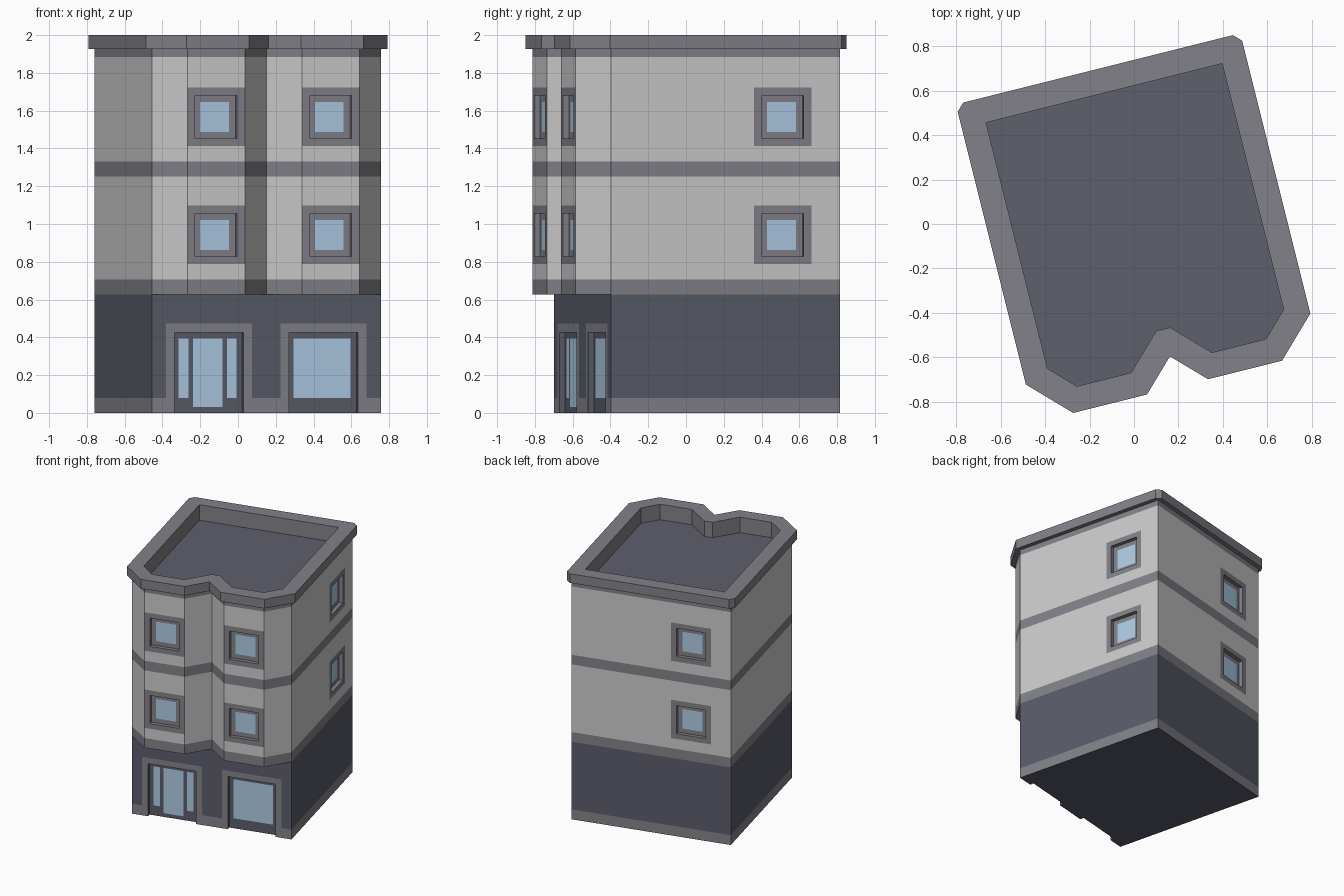
import bpy, bmesh, math
from mathutils import Vector

if "Cube" in bpy.data.objects:
    bpy.data.objects.remove(bpy.data.objects["Cube"])

S = 1.25                       # plan width and depth
BAY = 0.155                    # bay projection and 45 degree side
RECESS = 0.031                 # depth of window and door recesses
Z_BASE, Z_SHOP, Z_CORN = 0.08, 0.627, 1.926
WALL, TRIM, DARK, GLASS, ROOF = range(5)


def material(name, col):
    m = bpy.data.materials.new(name)
    m.diffuse_color = (*col, 1)
    m.use_nodes = True
    m.node_tree.nodes["Principled BSDF"].inputs["Base Color"].default_value = m.diffuse_color
    return m


MATS = [material("plaster", (0.52, 0.52, 0.51)),
        material("trim_stone", (0.22, 0.22, 0.25)),
        material("dark_cladding", (0.10, 0.105, 0.14)),
        material("glass", (0.42, 0.60, 0.78)),
        material("roofing", (0.11, 0.115, 0.15))]


def finish(name, bm):
    bmesh.ops.remove_doubles(bm, verts=bm.verts, dist=1e-5)
    me = bpy.data.meshes.new(name)
    bm.to_mesh(me)
    bm.free()
    for m in MATS:
        me.materials.append(m)
    ob = bpy.data.objects.new(name, me)
    ob.location = (-0.4565, -0.70, 0)
    ob.rotation_euler.z = math.atan(0.25)   # the building stands turned on its plot
    bpy.context.collection.objects.link(ob)


def face(bm, pts, mat):
    f = bm.faces.new([bm.verts.new(p) for p in pts])
    f.material_index = mat


def grid(bm, P, us, zs, pick):
    """Wall panel split into cells; pick(u, z) gives the material or None for a hole."""
    us, zs = (sorted({round(v, 4) for v in c}) for c in (us, zs))
    for u0, u1 in zip(us, us[1:]):
        for z0, z1 in zip(zs, zs[1:]):
            mat = pick((u0 + u1) / 2, (z0 + z1) / 2)
            if mat is not None:
                face(bm, [P(u0, z0), P(u1, z0), P(u1, z1), P(u0, z1)], mat)


def inside(r, u, z):
    return r[0] < u < r[1] and r[2] < z < r[3]


def window(c, zc):
    def sq(w, h):
        return (c - w, c + w, zc - h, zc + h)
    return dict(name="window", surround=sq(0.1575, 0.155), hole=sq(0.114, 0.114),
                glass=[sq(0.079, 0.079)], frame=TRIM)


def shop_opening(name, c, panes):
    return dict(name=name, surround=(c - 0.234, c + 0.234, 0, 0.472),
                hole=(c - 0.1875, c + 0.1875, 0, 0.425),
                glass=[(c + a, c + b, z, 0.395) for a, b, z in panes], frame=DARK)


def storeys(bm, outline, bands, openings):
    """Run the banded wall around an outline, cutting and filling its openings."""
    for i, a in enumerate(outline):
        a, b = Vector(a), Vector(outline[(i + 1) % len(outline)])
        e = (b - a).normalized()
        n = Vector((-e.y, e.x))

        def P(u, z, d=0.0):
            return (*(a + e * u + n * d), z)

        ops = openings.get(i, [])
        us, zs = [0, (b - a).length], [bands[0][0]] + [t for _, t, _ in bands]
        for o in ops:
            for r in (o["surround"], o["hole"]):
                us += r[:2]
                zs += r[2:]

        def pick(u, z):
            if any(inside(o["hole"], u, z) for o in ops):
                return None
            if any(inside(o["surround"], u, z) for o in ops):
                return TRIM
            return next(m for lo, hi, m in bands if lo < z < hi)

        grid(bm, P, us, zs, pick)
        for o in ops:
            fill_opening(o, P)


def fill_opening(o, P):
    bm = bmesh.new()
    u0, u1, z0, z1 = o["hole"]
    d, fr = RECESS, o["frame"]
    # reveals
    face(bm, [P(u0, z0), P(u0, z0, d), P(u0, z1, d), P(u0, z1)], fr)
    face(bm, [P(u1, z0, d), P(u1, z0), P(u1, z1), P(u1, z1, d)], fr)
    face(bm, [P(u0, z1, d), P(u1, z1, d), P(u1, z1), P(u0, z1)], fr)
    if z0 > 0:
        face(bm, [P(u0, z0), P(u1, z0), P(u1, z0, d), P(u0, z0, d)], fr)
    # frame and panes
    grid(bm, lambda u, z: P(u, z, d),
         [u0, u1] + [v for g in o["glass"] for v in g[:2]],
         [z0, z1] + [v for g in o["glass"] for v in g[2:]],
         lambda u, z: GLASS if any(inside(g, u, z) for g in o["glass"]) else fr)
    finish(o["name"], bm)


def plan(d):
    """Upper floor outline with twin bays, offset outward by d (inward if negative)."""
    t = d * math.tan(math.pi / 8)
    back = [(0, S + d), (-d, S)] if d >= 0 else [(-d, S + d)] * 2
    notch = (S / 2, -d * math.sqrt(2)) if d >= 0 else (S / 2 + t, -d)
    half = back + [(-d, -t), (BAY - t, -BAY - d), (S / 2 - BAY + t, -BAY - d), notch]
    return half + [(S - u, v) for u, v in reversed(half)]


# ground floor with door and shop window
door = shop_opening("entrance_door", S / 4, [(-0.158, -0.105, 0.08), (-0.08, 0.08, 0.03),
                                             (0.105, 0.158, 0.08)])
shop = shop_opening("shop_window", S * 3 / 4, [(-0.155, 0.155, 0.08)])
bm = bmesh.new()
storeys(bm, [(0, S), (0, 0), (S, 0), (S, S)],
        [(0, Z_BASE, TRIM), (Z_BASE, Z_SHOP, DARK)], {1: [door, shop]})
base = [(0, 0)]
for o in (door, shop):
    l, r = o["hole"][:2]
    base += [(l, 0), (l, RECESS), (r, RECESS), (r, 0)]
base += [(S, 0), (S, S), (0, S)]
face(bm, [(u, v, 0) for u, v in reversed(base)], DARK)
finish("ground_floor", bm)

# two upper floors with bays
outline = [p for i, p in enumerate(plan(0)) if i not in (0, 6, 11)]
floors = (0.942, 1.567)
bay_windows = [window(S / 4 - BAY, z) for z in floors]
side_windows = [window(S * 3 / 4, z) for z in floors]
bm = bmesh.new()
storeys(bm, outline,
        [(Z_SHOP, 0.705, TRIM), (0.705, 1.252, WALL), (1.252, 1.33, TRIM),
         (1.33, 1.883, WALL), (1.883, Z_CORN, TRIM)],
        {2: bay_windows, 5: bay_windows, 7: side_windows, 8: side_windows})
# undersides of the bays
for i in (1, 4):
    face(bm, [(u, v, Z_SHOP) for u, v in reversed(outline[i:i + 4])], TRIM)
finish("upper_floors", bm)

# cornice and parapet lofted through offset outlines, then the sunken roof
rings = [(0, Z_CORN), (0.034, Z_CORN), (0.034, 2.0), (-0.078, 2.0), (-0.078, 1.875)]
bm = bmesh.new()
loops = [[(u, v, z) for u, v in plan(d)] for d, z in rings]
for lo, hi in zip(loops, loops[1:]):
    for i in range(len(lo)):
        j = (i + 1) % len(lo)
        quad = []
        for p in (lo[i], lo[j], hi[j], hi[i]):
            if all((Vector(p) - Vector(q)).length > 1e-5 for q in quad):
                quad.append(p)
        if len(quad) > 2:
            face(bm, quad, TRIM)
finish("cornice", bm)

bm = bmesh.new()
face(bm, loops[-1][1:-1], ROOF)
finish("roof", bm)
